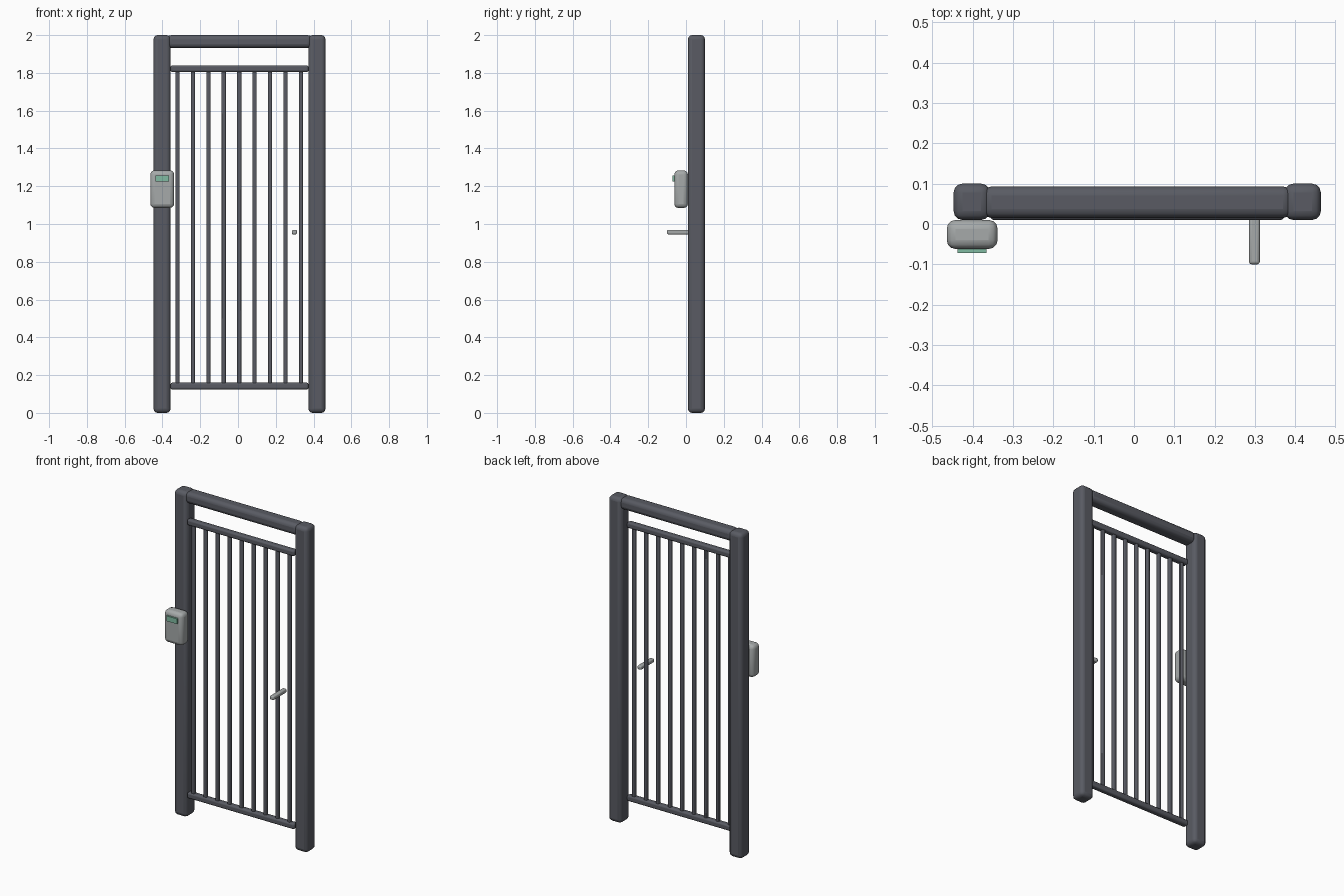
import bpy
import math
from mathutils import Vector

old = bpy.data.objects.get("Cube")
if old:
    bpy.data.objects.remove(old, do_unlink=True)


def material(name, rgb):
    m = bpy.data.materials.new(name)
    m.use_nodes = True
    colour = (*rgb, 1)
    m.diffuse_color = colour
    m.node_tree.nodes["Principled BSDF"].inputs["Base Color"].default_value = colour
    return m


dark = material("dark grey steel", (0.10, 0.105, 0.125))
light = material("light grey casing", (0.38, 0.40, 0.40))
green = material("green screen", (0.22, 0.50, 0.36))


def block(name, low, high, mat, bevel=0.0, segments=3):
    """Smooth box with rounded edges between two opposite corners."""
    low, high = Vector(low), Vector(high)
    bpy.ops.mesh.primitive_cube_add(size=1, location=(low + high) / 2)
    ob = bpy.context.object
    ob.name = name
    ob.scale = high - low
    bpy.ops.object.transform_apply(location=False, rotation=False, scale=True)
    ob.data.materials.append(mat)
    if bevel:
        mod = ob.modifiers.new("rounded edges", 'BEVEL')
        mod.width = bevel
        mod.segments = segments
        bpy.ops.object.shade_smooth_by_angle(angle=math.radians(40))
    return ob


# Frame: two posts and the beam across the top
for name, x in (("right_post", -0.402), ("left_post", 0.418)):
    block(name, (x - 0.045, 0.01, 0), (x + 0.045, 0.1, 2), dark, 0.022)
block("top_beam", (-0.375, 0.015, 1.932), (0.391, 0.093, 2), dark, 0.022)

# Gate leaf: two rails and nine upright bars
for name, z in (("bottom_rail", 0.142), ("top_rail", 1.822)):
    block(name, (-0.357, 0.01, z - 0.018), (0.373, 0.046, z + 0.018), dark, 0.01)
for i in range(9):
    x = -0.32 + i * 0.0816
    block(f"bar_{i + 1}", (x - 0.011, 0.017, 0.14), (x + 0.011, 0.039, 1.824),
          dark, 0.006, 2)

# Handle
block("handle", (0.285, -0.1, 0.945), (0.312, 0.03, 0.969), light, 0.007)

# Entry keypad with its screen
block("keypad_case", (-0.464, -0.062, 1.085), (-0.338, 0.01, 1.284), light, 0.022)
block("keypad_screen", (-0.438, -0.072, 1.224), (-0.365, -0.055, 1.256), green)
